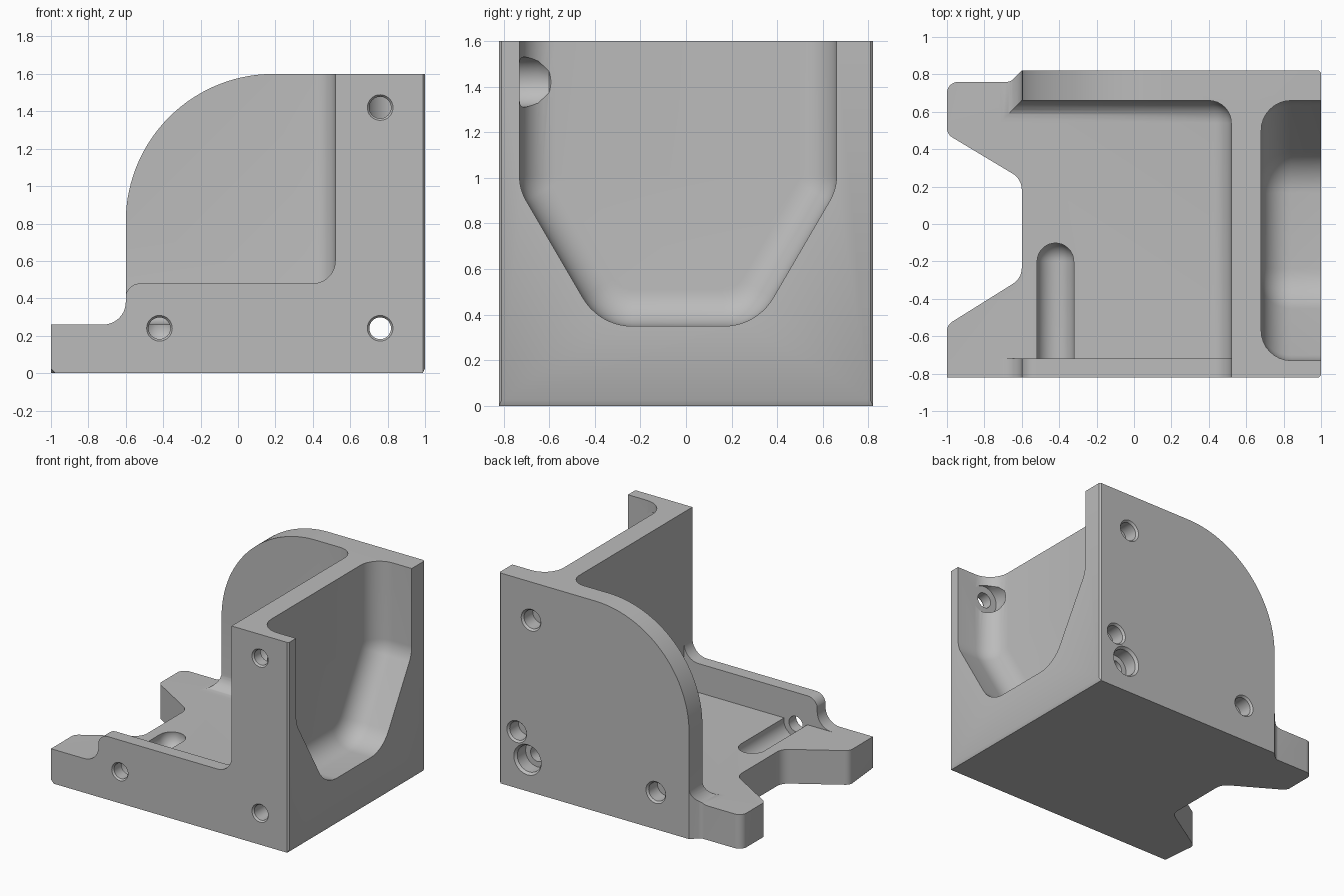
import bpy, bmesh, math
from mathutils import Vector

if "Cube" in bpy.data.objects:
    bpy.data.objects.remove(bpy.data.objects["Cube"])

grey = bpy.data.materials.new("machined_grey")
grey.use_nodes = True
COLOUR = (0.5, 0.5, 0.5, 1)
grey.diffuse_color = COLOUR
grey.node_tree.nodes["Principled BSDF"].inputs["Base Color"].default_value = COLOUR


def rounded(corners, steps=10):
    """Outline from (a, b[, radius]) corners, with arcs where a radius is given."""
    out = []
    for i, c in enumerate(corners):
        p = Vector(c[:2])
        if len(c) == 2:
            out.append(p)
            continue
        r = c[2]
        d1 = (Vector(corners[i - 1][:2]) - p).normalized()
        d2 = (Vector(corners[(i + 1) % len(corners)][:2]) - p).normalized()
        half = d1.angle(d2) / 2
        centre = p + (d1 + d2).normalized() * r / math.sin(half)
        v0 = p + d1 * r / math.tan(half) - centre
        v1 = p + d2 * r / math.tan(half) - centre
        th = v0.angle(v1)
        n = steps * 3 if r > 0.5 else steps
        for k in range(n + 1):
            f = k / n
            out.append(centre + (v0 * math.sin((1 - f) * th) + v1 * math.sin(f * th)) / math.sin(th))
    return out


def make_object(name, bm):
    bmesh.ops.recalc_face_normals(bm, faces=bm.faces)
    mesh = bpy.data.meshes.new(name)
    bm.to_mesh(mesh)
    bm.free()
    obj = bpy.data.objects.new(name, mesh)
    bpy.context.collection.objects.link(obj)
    mesh.materials.append(grey)
    return obj


def prism(name, corners, axis, lo, hi, soft=None, radius=0.0, segments=8):
    """Extrude an outline along an axis; bevel edges whose two ends pass soft()."""
    place = {"x": lambda a, b, t: (t, a, b),
             "y": lambda a, b, t: (a, t, b),
             "z": lambda a, b, t: (a, b, t)}[axis]
    bm = bmesh.new()
    pts = rounded(corners)
    rings = [[bm.verts.new(place(p.x, p.y, t)) for p in pts] for t in (lo, hi)]
    for ring in rings:
        bm.faces.new(ring)
    for i in range(len(pts)):
        j = (i + 1) % len(pts)
        bm.faces.new((rings[0][i], rings[0][j], rings[1][j], rings[1][i]))
    bmesh.ops.recalc_face_normals(bm, faces=bm.faces)
    if soft:
        edges = [e for e in bm.edges if soft(e.verts[0].co, e.verts[1].co)]
        bmesh.ops.bevel(bm, geom=edges, offset=radius, offset_type="OFFSET", segments=segments,
                        profile=0.5, affect="EDGES", clamp_overlap=False)
    return make_object(name, bm)


def bore(name, x, z, profile, sides=32):
    """Turned cutter along y from (y, radius) steps."""
    bm = bmesh.new()
    rings = [[bm.verts.new((x + r * math.cos(2 * math.pi * k / sides), y,
                            z + r * math.sin(2 * math.pi * k / sides)))
              for k in range(sides)] for y, r in profile]
    bm.faces.new(rings[0])
    bm.faces.new(rings[-1])
    for a, b in zip(rings, rings[1:]):
        for k in range(sides):
            m = (k + 1) % sides
            bm.faces.new((a[k], a[m], b[m], b[k]))
    return make_object(name, bm)


def combine(target, cutter, operation="DIFFERENCE"):
    mod = target.modifiers.new("cut", "BOOLEAN")
    mod.operation, mod.object, mod.solver = operation, cutter, "EXACT"
    cutter.hide_render = True
    bpy.context.view_layer.objects.active = target
    bpy.ops.object.modifier_apply(modifier=mod.name)
    bpy.data.objects.remove(cutter)


def near(a, b):
    return abs(a - b) < 1e-4


BACK, FRONT, FLOOR, RIB = 0.66, -0.72, 0.26, 0.52

# Plan outline with notched tabs, chamfered along the bottom of both ends
body = prism("bracket_body", [
    (0.988, -0.82), (1, -0.808), (1, 0.808), (0.988, 0.82), (-0.6, 0.82),
    (-0.66, 0.76, 0.05), (-1, 0.76, 0.06), (-1, 0.48, 0.06), (-0.6, 0.24, 0.1),
    (-0.6, -0.29, 0.1), (-1, -0.54, 0.06), (-1, -0.82)], "z", 0, 2,
    lambda a, b: near(a.z, 0) and near(b.z, 0) and near(abs(a.x), 1) and near(a.x, b.x),
    0.025, 1)

# Side silhouette with the large rounded shoulder
combine(body, prism("silhouette", [
    (-1.2, -0.2), (1.2, -0.2), (1.2, 1.6), (-0.6, 1.6, 0.79),
    (-0.6, FLOOR, 0.12), (-1.2, FLOOR)], "y", -1, 1), "INTERSECT")


# Open bay between the walls, filleted at the floor, rib and back wall
def bay_edge(a, b):
    mid = (a + b) / 2
    return (near(mid.x, RIB) + near(mid.y, BACK) + near(mid.z, FLOOR)) == 2


combine(body, prism("bay", [(-1.4, FRONT), (RIB, FRONT), (RIB, BACK), (-1.4, BACK)],
                    "z", FLOOR, 2, bay_edge, 0.12))

# Low front wall
combine(body, prism("front_wall_cut", [
    (RIB, 2), (RIB, 0.48, 0.12), (-0.602, 0.48, 0.08), (-0.602, 0.39),
    (-1.2, 0.39), (-1.2, 2)], "y", -1, FRONT + 0.01))

# Tapered end pocket with a rounded inner edge
combine(body, prism("end_pocket", [
    (-0.73, 2.2), (-0.73, 0.95, 0.22), (-0.38, 0.35, 0.25), (0.31, 0.35, 0.25),
    (BACK, 0.95, 0.22), (BACK, 2.2)], "x", 0.68, 1.3,
    lambda a, b: near(a.x, 0.68) and near(b.x, 0.68), 0.16))

# Front holes: ball-ended groove, upper clearance hole, lower through hole
MOUTH = [(-0.84, 0.085), (-0.807, 0.058)]
ball = [(-0.2 + 0.1 * math.sin(t * math.pi / 16), 0.1 * math.cos(t * math.pi / 16))
        for t in range(8)]
combine(body, bore("groove", -0.42, 0.24, MOUTH + [(FRONT, 0.058), (FRONT, 0.1)] + ball))
combine(body, bore("upper_hole", 0.76, 1.42, MOUTH + [
    (-0.73, 0.058), (-0.73, 0.11), (-0.65, 0.11), (-0.6, 0.09), (-0.575, 0.05)]))
combine(body, bore("through_hole", 0.76, 0.24, MOUTH + [
    (0.7, 0.058), (0.7, 0.1), (0.8, 0.1), (0.84, 0.13)]))

# Blind holes in the back face
for x, z in ((0.73, 1.31), (0.85, 0.43), (-0.32, 0.28)):
    combine(body, bore("blind_hole", x, z, [(0.7, 0.07), (0.805, 0.07), (0.84, 0.1)]))

# Smooth shading with crisp machined edges
bpy.ops.object.select_all(action="DESELECT")
body.select_set(True)
bpy.context.view_layer.objects.active = body
bpy.ops.object.shade_smooth_by_angle(angle=math.radians(30))
